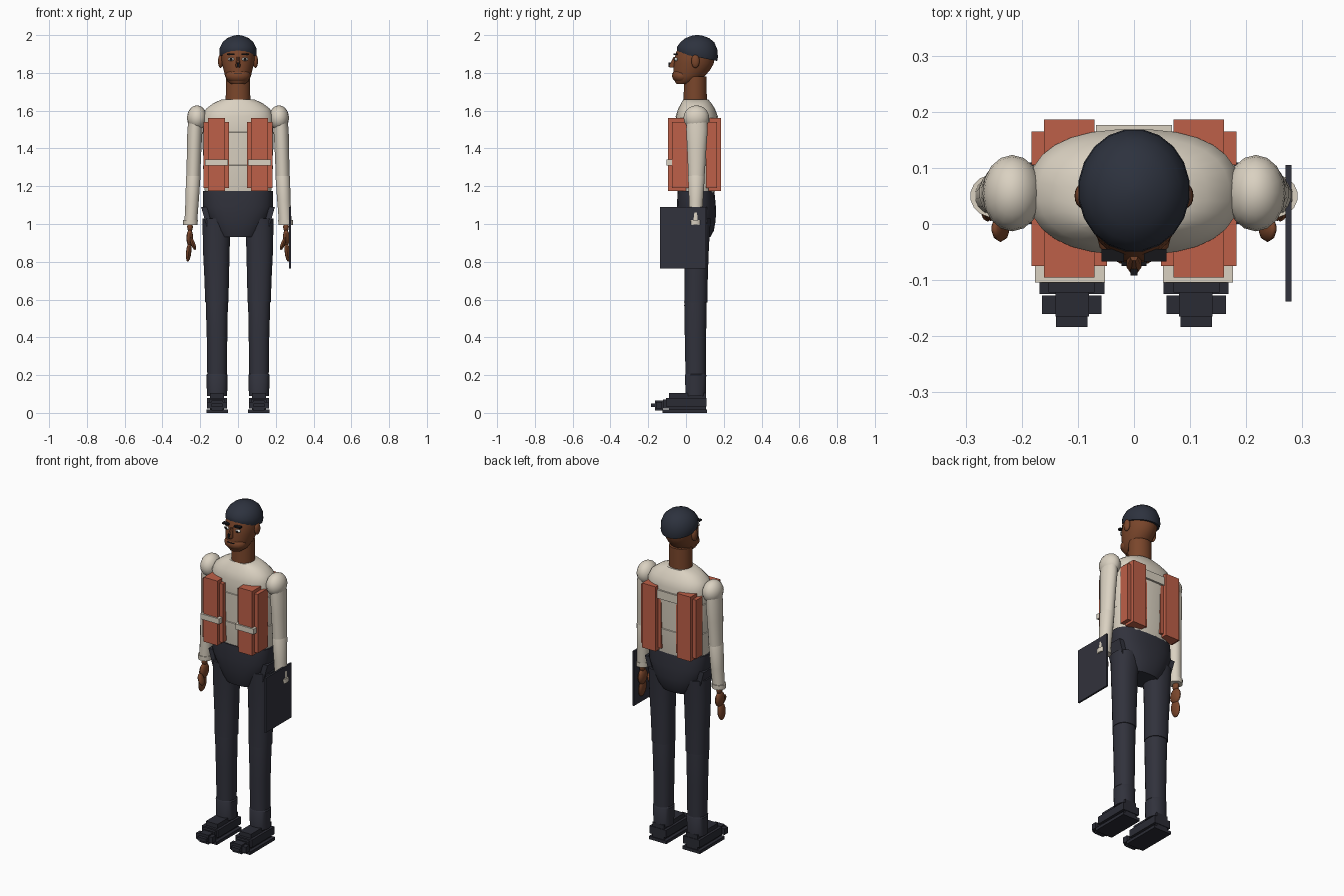
import bpy, bmesh, math
from mathutils import Matrix, Vector


def mat(name, rgb):
    m = bpy.data.materials.new(name)
    lin = [(c / 255 / 12.92) if c < 11 else ((c / 255 + 0.055) / 1.055) ** 2.4 for c in rgb]
    m.diffuse_color = (*lin, 1)
    return m


SKIN = mat("brown skin", (122, 70, 43))
CREAM = mat("cream cloth", (218, 209, 193))
ORANGE = mat("orange vest", (190, 96, 72))
NAVY = mat("dark trousers", (49, 50, 60))
CAPM = mat("slate cap", (45, 50, 62))
SHOE = mat("dark shoe", (42, 43, 52))
BLACK = mat("black", (22, 22, 26))
WHITE = mat("eye white", (225, 225, 220))


def finish(name, bm, m, angle=35):
    bmesh.ops.recalc_face_normals(bm, faces=bm.faces)
    me = bpy.data.meshes.new(name)
    bm.to_mesh(me)
    bm.free()
    me.materials.append(m)
    me.shade_smooth()
    me.set_sharp_from_angle(angle=math.radians(angle))
    ob = bpy.data.objects.new(name, me)
    bpy.context.collection.objects.link(ob)
    return ob


def loft(name, m, rings, n=20, power=2.0):
    """Stack of rounded rings: (z, rx, ry, cx, cy[, tilt])."""
    bm = bmesh.new()
    loops = []
    for z, rx, ry, cx, cy, *t in rings:
        loop = []
        for i in range(n):
            a = 2 * math.pi * (i + 0.5) / n
            c, s = math.cos(a), math.sin(a)
            x = math.copysign(abs(c) ** (2 / power), c) * rx
            y = math.copysign(abs(s) ** (2 / power), s) * ry
            loop.append(bm.verts.new((cx + x, cy + y, z + (t[0] * y if t else 0))))
        loops.append(loop)
    for a, b in zip(loops, loops[1:]):
        for i in range(n):
            bm.faces.new((a[i], a[(i + 1) % n], b[(i + 1) % n], b[i]))
    bm.faces.new(loops[0])
    bm.faces.new(loops[-1])
    return finish(name, bm, m)


def box(name, m, x, y, z):
    """Box from (min, max) ranges."""
    bm = bmesh.new()
    bmesh.ops.create_cube(bm, size=1)
    for v in bm.verts:
        v.co = [r[0] if c < 0 else r[1] for c, r in zip(v.co, (x, y, z))]
    return finish(name, bm, m)


def ball(name, m, loc, rad, rot=0, u=16, v=10):
    bm = bmesh.new()
    bmesh.ops.create_uvsphere(bm, u_segments=u, v_segments=v, radius=1)
    bm.transform(Matrix.Translation(loc) @ Matrix.Rotation(rot, 4, 'Y') @ Matrix.Diagonal((*rad, 1)))
    return finish(name, bm, m, 50)


def both(ob):
    """Add a copy on the other side of x = 0."""
    me = ob.data.copy()
    me.transform(Matrix.Scale(-1, 4, Vector((1, 0, 0))))
    me.flip_normals()
    o = bpy.data.objects.new(ob.name + "_left", me)
    bpy.context.collection.objects.link(o)
    return ob


# Head, neck and cap
loft("head", SKIN, [(1.74, .035, .035, 0, -.015), (1.755, .055, .06, 0, 0), (1.785, .07, .085, 0, .018),
                    (1.82, .078, .1, 0, .032), (1.85, .086, .106, 0, .042), (1.90, .09, .107, 0, .05),
                    (1.95, .08, .095, 0, .058), (1.98, .04, .05, 0, .06)], 20)
loft("neck", SKIN, [(1.63, .066, .063, 0, .048), (1.78, .065, .06, 0, .05)], 20)
loft("cap", CAPM, [(1.884, .096, .106, 0, .06, -.2), (1.90, .1, .11, 0, .06, -.16),
                   (1.93, .098, .108, 0, .06, -.08), (1.962, .083, .091, 0, .06), (1.984, .058, .064, 0, .06),
                   (1.996, .028, .031, 0, .06), (2.0, .008, .008, 0, .06)], 20)
both(ball("ear", SKIN, (.092, .05, 1.862), (.014, .022, .036)))

# Face
ball("jaw", SKIN, (0, -.022, 1.785), (.066, .052, .042))
both(ball("eye", WHITE, (.037, -.053, 1.872), (.017, .01, .009)))
both(ball("pupil", BLACK, (.037, -.062, 1.872), (.007, .004, .007)))
both(box("brow", BLACK, (.018, .058), (-.067, -.045), (1.894, 1.903)))
loft("nose", SKIN, [(1.828, .012, .018, 0, -.07), (1.84, .014, .02, 0, -.07), (1.885, .007, .008, 0, -.058)], 8)
box("nose_shadow", BLACK, (-.006, .006), (-.092, -.08), (1.832, 1.856))
box("mouth", BLACK, (-.022, .022), (-.0745, -.06), (1.797, 1.800))

# Shirt body in three tiers
loft("shirt", CREAM, [(1.165, .176, .095, 0, .057), (1.24, .182, .104, 0, .057), (1.31, .186, .108, 0, .057),
                      (1.312, .181, .104, 0, .057), (1.40, .188, .108, 0, .057), (1.485, .19, .111, 0, .057),
                      (1.487, .185, .108, 0, .057), (1.57, .188, .112, 0, .057), (1.61, .17, .098, 0, .056),
                      (1.64, .13, .08, 0, .054), (1.66, .085, .066, 0, .052)], 28, 2.4)
box("back_yoke", CREAM, (-.068, .068), (.12, .176), (1.49, 1.54))

# Vest panels: a wide slab crossed by a taller, deeper one
for side, wide, deep in (("front", (-.075, .02), (-.095, .0)), ("back", (.105, .165), (.12, .186))):
    both(box(side + "_vest_wide", ORANGE, (.048, .183), wide, (1.19, 1.54)))
    both(box(side + "_vest_tall", ORANGE, (.07, .16), deep, (1.175, 1.56)))
both(box("vest_stripe", CREAM, (.052, .176), (-.104, -.07), (1.31, 1.342)))

# Hips and pocket flaps
loft("hips", NAVY, [(.93, .1, .075, 0, .055), (.965, .125, .09, 0, .058), (1.02, .155, .1, 0, .058),
                    (1.09, .187, .104, 0, .055), (1.175, .186, .098, 0, .053)], 24, 2.4)
flap = box("pocket_flap", NAVY, (.165, .195), (.0, .11), (.985, 1.09))
for v in flap.data.vertices:
    if v.co.z < 1:
        v.co.x -= .03
both(flap)

# Legs
both(loft("thigh", NAVY, [(.585, .062, .062, .112, .052), (.72, .066, .062, .113, .054),
                          (.88, .072, .066, .115, .056), (1.03, .076, .075, .112, .057)], 20, 2.3))
both(loft("shin", NAVY, [(.19, .052, .054, .111, .051), (.4, .055, .057, .111, .05),
                         (.57, .059, .06, .112, .05), (.6, .058, .058, .112, .05)], 20, 2.3))
both(loft("ankle_cuff", NAVY, [(.09, .054, .054, .111, .051), (.2, .057, .057, .111, .051),
                               (.207, .052, .053, .111, .051)], 20, 2.3))

# Shoes
both(box("sole", SHOE, (.053, .168), (-.125, .11), (0, .018)))
both(box("shoe_wide", SHOE, (.057, .165), (-.105, .108), (.035, .08)))
both(box("shoe_upper", SHOE, (.073, .149), (-.09, .105), (.015, .105)))
both(box("shoe_front", SHOE, (.07, .152), (-.122, -.08), (.022, .072)))
both(box("toe_wide", SHOE, (.058, .164), (-.16, -.127), (.022, .058)))
both(box("toe_tall", SHOE, (.08, .14), (-.165, -.122), (.012, .066)))
both(box("toe_tip", SHOE, (.083, .139), (-.184, -.1), (.03, .05)))

# Sleeves
both(ball("shoulder", CREAM, (.217, .055, 1.562), (.053, .068, .066)))
both(loft("upper_sleeve", CREAM, [(1.235, .037, .043, .237, .055), (1.4, .039, .052, .232, .057),
                                  (1.5, .041, .058, .228, .058), (1.58, .036, .055, .222, .057)], 16))
both(loft("lower_sleeve", CREAM, [(1.01, .034, .034, .25, .05), (1.12, .036, .038, .243, .053),
                                  (1.25, .039, .045, .237, .055), (1.265, .034, .04, .236, .055)], 16))
both(loft("sleeve_cuff", CREAM, [(.995, .039, .037, .252, .05), (1.022, .04, .038, .252, .05)], 16))

# Hands
both(ball("palm", SKIN, (.255, .045, .925), (.018, .04, .046), 0, 12, 8))
both(ball("fingers", SKIN, (.261, .038, .852), (.014, .034, .052), -.1, 12, 8))
both(ball("thumb", SKIN, (.238, -.008, .895), (.012, .024, .035), .35, 10, 6))
both(ball("wrist", SKIN, (.254, .048, .985), (.016, .022, .03), 0, 10, 6))

# Flat folder in one hand
box("folder", NAVY, (.27, .281), (-.138, .105), (.765, 1.09))
